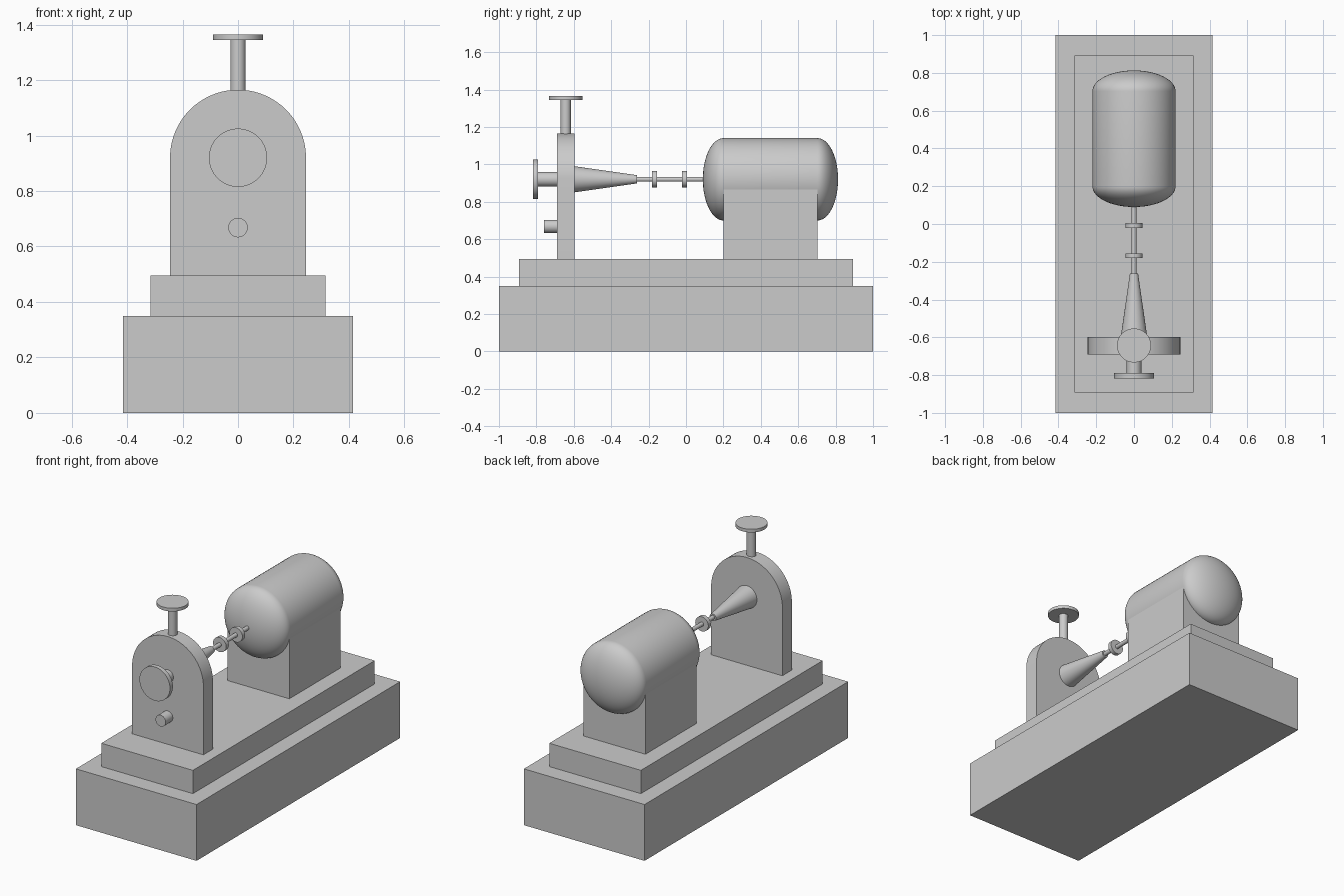
import bpy, bmesh, math
from mathutils import Matrix

if "Cube" in bpy.data.objects:
    bpy.data.objects.remove(bpy.data.objects["Cube"])

AXIS_Z = 0.92  # height of the shaft line


def finish(name, bm, smooth=True):
    bmesh.ops.recalc_face_normals(bm, faces=bm.faces)
    me = bpy.data.meshes.new(name)
    bm.to_mesh(me)
    bm.free()
    ob = bpy.data.objects.new(name, me)
    bpy.context.collection.objects.link(ob)
    if smooth:
        bpy.ops.object.select_all(action='DESELECT')
        ob.select_set(True)
        bpy.context.view_layer.objects.active = ob
        bpy.ops.object.shade_smooth_by_angle(angle=math.radians(35))
    return ob


def box(name, half_x, y0, y1, z0, z1):
    bm = bmesh.new()
    m = Matrix.Translation((0, (y0 + y1) / 2, (z0 + z1) / 2)) @ Matrix.Diagonal((2 * half_x, y1 - y0, z1 - z0, 1))
    bmesh.ops.create_cube(bm, size=1, matrix=m)
    return finish(name, bm, False)


def rod(name, start, end, r0, r1=None, axis='Y', y=0, z=AXIS_Z, sides=64):
    """Cylinder or cone from start to end along Y (at height z) or Z (at depth y)."""
    mid = (start + end) / 2
    if axis == 'Y':
        m = Matrix.Translation((0, mid, z)) @ Matrix.Rotation(-math.pi / 2, 4, 'X')
    else:
        m = Matrix.Translation((0, y, mid))
    bm = bmesh.new()
    bmesh.ops.create_cone(bm, cap_ends=True, segments=sides, radius1=r0,
                          radius2=r0 if r1 is None else r1, depth=end - start, matrix=m)
    return finish(name, bm)


# stepped base
box("foundation_block", 0.415, -1, 1, 0, 0.35)
box("base_plate", 0.315, -0.893, 0.893, 0.35, 0.495)

# arched pump casing
R = 0.245
outline = [(-R, 0.495), (R, 0.495)]
outline += [(R * math.cos(math.pi * i / 40), AXIS_Z + R * math.sin(math.pi * i / 40)) for i in range(41)]
bm = bmesh.new()
face = bm.faces.new([bm.verts.new((x, -0.69, z)) for x, z in outline])
ext = bmesh.ops.extrude_face_region(bm, geom=[face], use_keep_orig=True)
bmesh.ops.translate(bm, vec=(0, 0.093, 0), verts=[v for v in ext['geom'] if isinstance(v, bmesh.types.BMVert)])
finish("pump_casing", bm)

# inlet, drain and outlet
rod("inlet_pipe", -0.80, -0.68, 0.039)
rod("inlet_flange", -0.818, -0.79, 0.105)
rod("drain_stub", -0.76, -0.68, 0.035, z=0.668)
rod("outlet_pipe", 1.12, 1.35, 0.027, axis='Z', y=-0.643)
rod("outlet_flange", 1.345, 1.365, 0.09, axis='Z', y=-0.643)

# bearing cone, shaft and couplings
rod("bearing_cone", -0.598, -0.263, 0.07, 0.022)
rod("drive_shaft", -0.28, 0.15, 0.013, sides=32)
for i, y in enumerate((-0.168, -0.008)):
    rod(f"coupling_{i + 1}", y - 0.013, y + 0.013, 0.045)

# motor body with elliptical heads, spun around the shaft line
y0, y1, r, head = 0.2, 0.703, 0.22, 0.11
N = 16
arc = [math.pi / 2 * i / N for i in range(N + 1)]
profile = [(r * math.sin(a), y0 - head * math.cos(a)) for a in arc]
profile += [(r * math.cos(a), y1 + head * math.sin(a)) for a in arc]
bm = bmesh.new()
vs = [bm.verts.new((x, y, AXIS_Z)) for x, y in profile]
edges = [bm.edges.new(p) for p in zip(vs, vs[1:])]
bmesh.ops.spin(bm, geom=vs + edges, cent=(0, 0, AXIS_Z), axis=(0, 1, 0),
               angle=2 * math.pi, steps=64, use_merge=True)
bmesh.ops.remove_doubles(bm, verts=bm.verts, dist=1e-5)
finish("motor_body", bm)

# motor pedestal
box("motor_pedestal", 0.213, 0.2, 0.703, 0.495, AXIS_Z)
